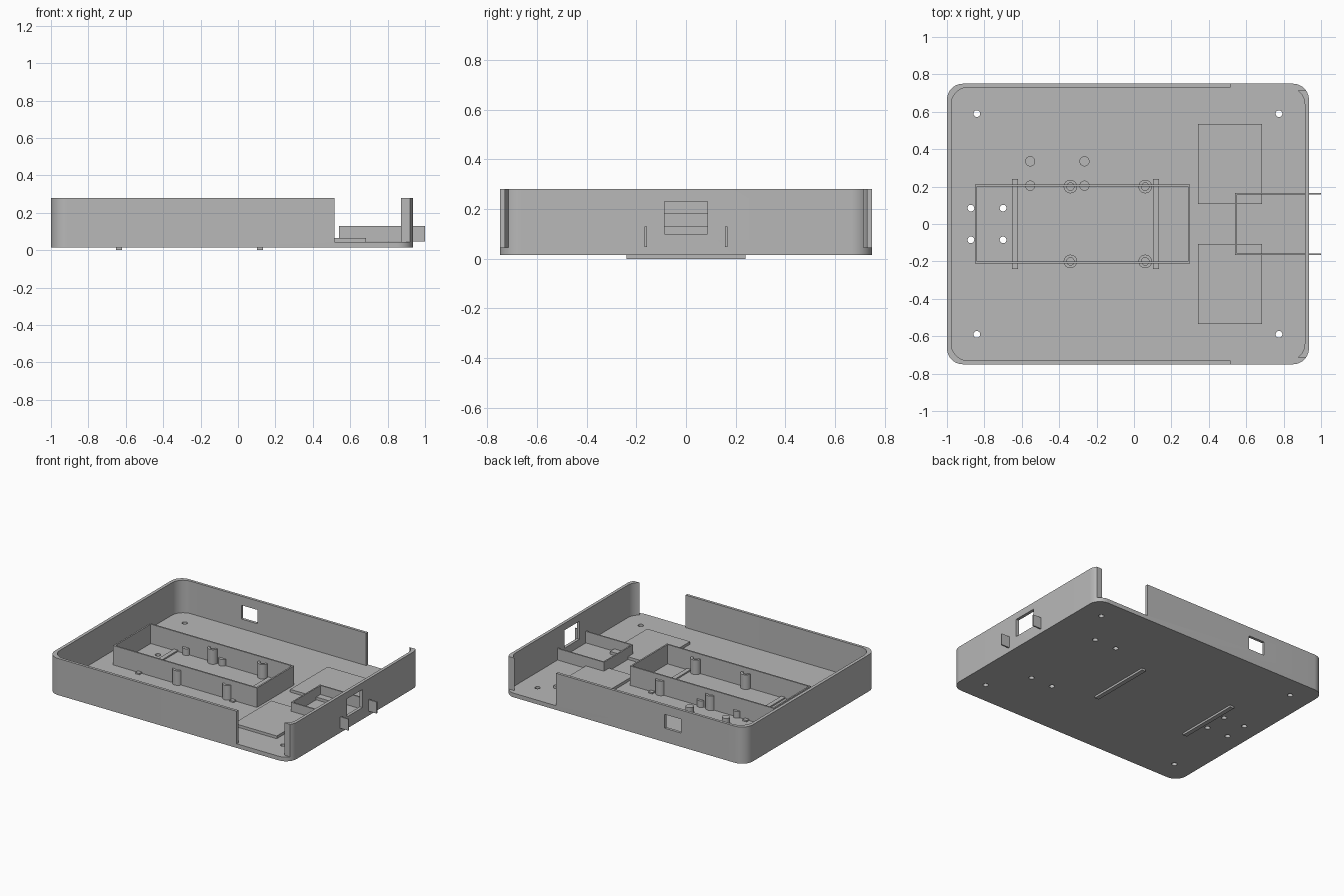
import bpy, bmesh, math

cube = bpy.data.objects.get("Cube")
if cube:
    bpy.data.objects.remove(cube, do_unlink=True)

GREY = (0.48, 0.48, 0.48, 1)
grey = bpy.data.materials.new("matte grey")
grey.use_nodes = True
grey.diffuse_color = GREY
grey.node_tree.nodes["Principled BSDF"].inputs["Base Color"].default_value = GREY

FLOOR_BOTTOM, FLOOR, RIM = 0.015, 0.045, 0.28


def prism(name, outline, z0, z1):
    """Extrude a closed outline from z0 to z1."""
    bm = bmesh.new()
    face = bm.faces.new([bm.verts.new((x, y, z0)) for x, y in outline])
    top = bmesh.ops.extrude_face_region(bm, geom=[face])["geom"]
    for v in top:
        if isinstance(v, bmesh.types.BMVert):
            v.co.z = z1
    bmesh.ops.recalc_face_normals(bm, faces=bm.faces)
    mesh = bpy.data.meshes.new(name)
    bm.to_mesh(mesh)
    bm.free()
    mesh.materials.append(grey)
    obj = bpy.data.objects.new(name, mesh)
    bpy.context.collection.objects.link(obj)
    return obj


def box(name, x0, x1, y0, y1, z0, z1):
    return prism(name, [(x0, y0), (x1, y0), (x1, y1), (x0, y1)], z0, z1)


def arc(cx, cy, r, start, end, steps):
    angles = [math.radians(start + (end - start) * i / steps) for i in range(steps + 1)]
    return [(cx + r * math.cos(a), cy + r * math.sin(a)) for a in angles]


def cylinder(name, x, y, r, z0, z1):
    return prism(name, arc(x, y, r, 0, 360, 32)[:-1], z0, z1)


def rounded(name, x0, x1, y, r, z0, z1):
    corners = [(x1 - r, y - r), (x0 + r, y - r), (x0 + r, r - y), (x1 - r, r - y)]
    outline = []
    for i, (cx, cy) in enumerate(corners):
        outline += arc(cx, cy, r, 90 * i, 90 * i + 90, 12)
    return prism(name, outline, z0, z1)


def cut(target, cutters):
    """Subtract each cutter and discard it."""
    for cutter in cutters:
        cutter.hide_render = True
        mod = target.modifiers.new("cut", 'BOOLEAN')
        mod.operation = 'DIFFERENCE'
        mod.solver = 'EXACT'
        mod.object = cutter
        with bpy.context.temp_override(object=target, active_object=target):
            bpy.ops.object.modifier_apply(modifier=mod.name)
        bpy.data.objects.remove(cutter, do_unlink=True)


def smooth(obj):
    bpy.ops.object.select_all(action='DESELECT')
    obj.select_set(True)
    bpy.context.view_layer.objects.active = obj
    bpy.ops.object.shade_smooth_by_angle(angle=math.radians(30))


# Open tray with rounded corners
tray = rounded("tray", -1, 0.935, 0.75, 0.085, FLOOR_BOTTOM, RIM)
cut(tray, [rounded("cavity", -0.977, 0.913, 0.73, 0.09, FLOOR, 0.4)])

# Side gaps and the two wall windows
openings = [
    box("side_gap", 0.515, 1.1, 0.715, 0.9, FLOOR, 0.4),
    box("side_gap", 0.515, 1.1, -0.9, -0.715, FLOOR, 0.4),
    box("right_window", 0.88, 1.1, -0.087, 0.087, 0.1, 0.23),
    box("back_window", -0.485, -0.355, 0.7, 0.9, 0.115, 0.215),
]

# Screw holes through the floor
for side in (-1, 1):
    holes = [(x, 0.59) for x in (-0.84, 0.775)]
    holes += [(x, 0.085) for x in (-0.872, -0.7)]
    holes += [(x, 0.325) for x in (0.43, 0.605)]
    openings += [cylinder("hole", x, side * y, 0.018, -0.1, 0.1) for x, y in holes]
cut(tray, openings)
smooth(tray)

# Long inner compartment
frame = box("inner_compartment", -0.85, 0.3, -0.212, 0.212, FLOOR, 0.185)
cut(frame, [box("inside", -0.839, 0.289, -0.201, 0.201, 0, 0.3)])

# Cross bars through the floor
for x in (-0.637, 0.117):
    box("cross_bar", x - 0.016, x + 0.016, -0.24, 0.24, 0, 0.055)

for side, label in ((-1, "front"), (1, "back")):
    # Raised mounting pad
    y0, y1 = sorted((side * 0.108, side * 0.535))
    box(label + "_pad", 0.342, 0.685, y0, y1, FLOOR, 0.065)

    # Hollow screw posts
    for x in (-0.34, 0.06):
        post = cylinder(label + "_screw_post", x, side * 0.2, 0.036, FLOOR, 0.15)
        cut(post, [cylinder("bore", x, side * 0.2, 0.02, 0.06, 0.3)])
        smooth(post)

    # Holder side wall passing through the right wall
    y0, y1 = sorted((side * 0.157, side * 0.167))
    box(label + "_holder_wall", 0.54, 1.0, y0, y1, FLOOR + 0.002, 0.13)

# Holder end wall
box("holder_end_wall", 0.54, 0.55, -0.16, 0.16, FLOOR, 0.13)

# Short support pegs
for x in (-0.555, -0.265):
    for y in (0.205, 0.335):
        smooth(cylinder("support_peg", x, y, 0.027, FLOOR, 0.093))
